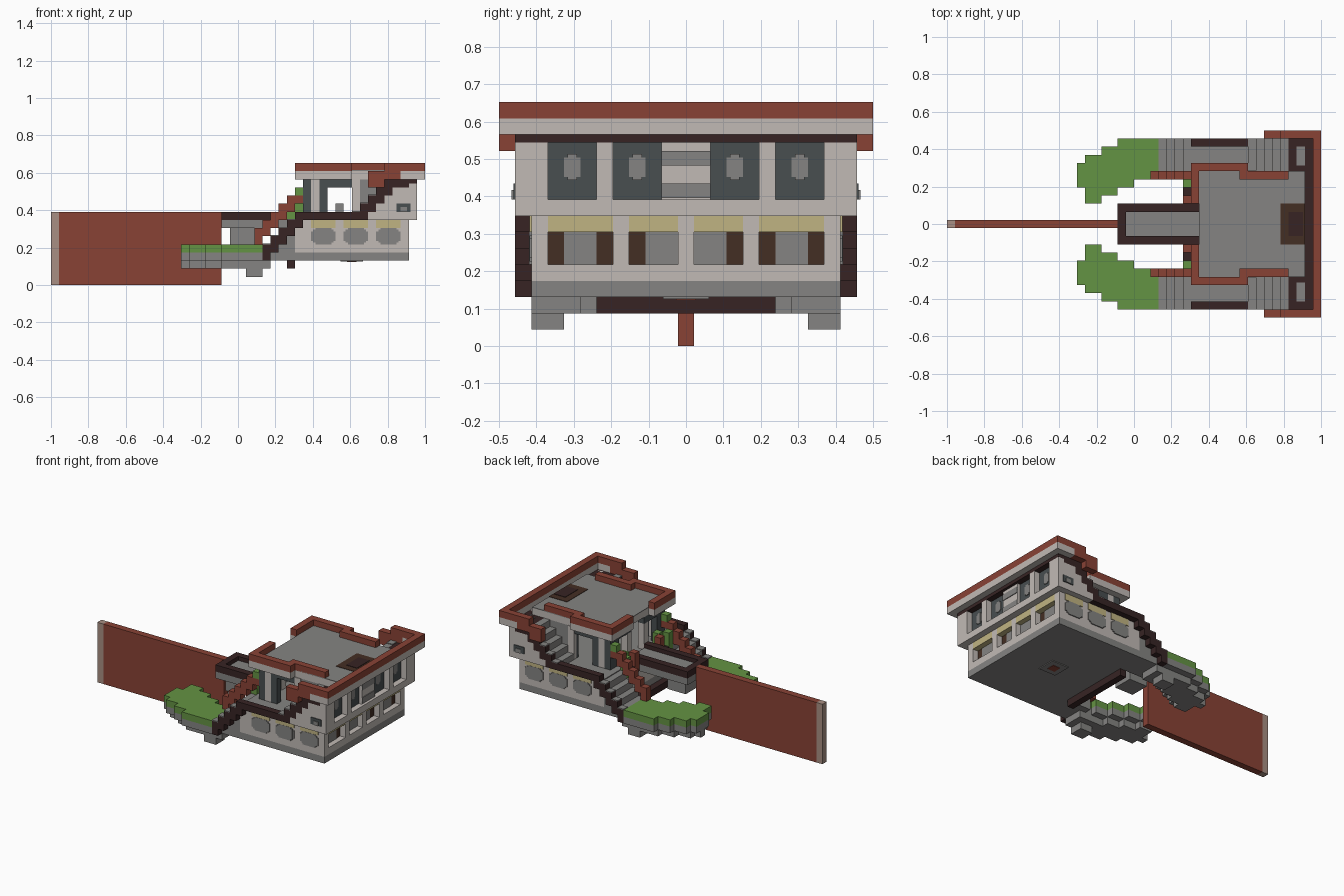
import bpy, bmesh
from mathutils import Vector

old = bpy.data.objects.get("Cube")
if old:
    bpy.data.objects.remove(old, do_unlink=True)

UNIT = 2 / 46      # one building block
THIN = 0.12        # thickness of painted plates, in blocks


def material(name, *rgb):
    def linear(c):
        c /= 255
        return c / 12.92 if c < 0.04 else ((c + 0.055) / 1.055) ** 2.4
    colour = [linear(c) for c in rgb] + [1]
    mat = bpy.data.materials.new(name)
    mat.use_nodes = True
    mat.diffuse_color = colour
    mat.node_tree.nodes["Principled BSDF"].inputs["Base Color"].default_value = colour
    return mat


red = material("brick red", 137, 66, 53)
grey = material("stone grey", 133, 132, 130)
beige = material("pale plaster", 193, 186, 181)
slate = material("slate", 72, 78, 80)
dark = material("dark wood", 55, 36, 36)
brown = material("brown wood", 68, 46, 35)
yellow = material("straw yellow", 192, 180, 130)
green = material("leaf green", 100, 147, 67)
pink = material("dusty pink", 168, 143, 131)


def blocks(name, mat, boxes, mirror=False):
    """One object made of boxes (x0, x1, y0, y1, z0, z1) in block units."""
    bm = bmesh.new()
    for x0, x1, y0, y1, z0, z1 in boxes:
        for side in ((1, -1) if mirror else (1,)):
            lo, hi = Vector((x0, y0, z0)), Vector((x1, y1, z1))
            made = bmesh.ops.create_cube(bm, size=1)["verts"]
            for v in made:
                p = (lo + hi) / 2 + v.co * (hi - lo)
                v.co = ((p.x - 23) * UNIT, p.y * side * UNIT, p.z * UNIT)
    bmesh.ops.recalc_face_normals(bm, faces=bm.faces)
    mesh = bpy.data.meshes.new(name)
    bm.to_mesh(mesh)
    bm.free()
    mesh.materials.append(mat)
    obj = bpy.data.objects.new(name, mesh)
    bpy.context.collection.objects.link(obj)
    return obj


def centred(name, mat, x0, x1, half, z0, z1):
    return blocks(name, mat, [(x0, x1, -half, half, z0, z1)])


# Long red blade with its pale tip
centred("blade", red, 1, 21, 0.5, 0, 9)
centred("blade_tip", pink, 0, 1, 0.5, 0, 9)

# Lower storey: foundation, core and arms under the stairs
centred("foundation", grey, 30, 44, 9.5, 3, 4)
centred("lower_core", beige, 30, 43, 9.5, 4, 8)
centred("front_beam", dark, 29, 30, 5.5, 2, 3)
centred("base_hatch", grey, 35.6, 38.4, 1.4, 3 - THIN, 3)
centred("base_hatch_core", red, 36.4, 37.6, 0.6, 3 - 1.5 * THIN, 3)

# Lower right wall with recessed windows
lower_windows = [(0.5, 3.5), (4.5, 8.5)]
blocks("lower_wall_posts", beige,
       [(43, 44, a, b, 4, 8) for a, b in [(0, 0.5), (3.5, 4.5), (8.5, 9.5)]], True)
blocks("lower_wall_sills", beige,
       [(43, 44, a, b, 4, 5) for a, b in lower_windows], True)
blocks("lower_wall_lintels", yellow,
       [(43, 44, a, b, 7, 8) for a, b in lower_windows], True)
blocks("lower_window_backs", brown,
       [(43, 43 + THIN, a, b, 5, 7) for a, b in lower_windows], True)
blocks("lower_window_panes", grey,
       [(43, 43.2, a, b, 5, 7) for a, b in [(0.5, 2.5), (5.5, 7.5)]], True)

# Side windows: clipped-corner panes under yellow lintels
side_x = [32, 36, 40]
blocks("side_lintels", yellow,
       [(x, x + 3, 9.5, 9.5 + THIN, 7, 8) for x in side_x], True)
blocks("side_panes", grey,
       [(x + d, x + 3 - d, 9.5, 9.5 + THIN + d / 20, 5 + e, 7 - e)
        for x in side_x + [28.5] for d, e in [(0, 0.4), (0.25, 0.2), (0.5, 0)]
        if x > 30], True)

# Lower stairs with dark stringers and red inner rail
blocks("lower_stairs", grey,
       [(26 + i, 27 + i, 5.5, 9.5, 3, 5 + i) for i in range(4)], True)
blocks("lower_stringers", dark,
       [(26 + i, 27 + i, 9.5, 10.5, 3 + i, 5 + i) for i in range(4)], True)
blocks("lower_stair_caps", grey,
       [(26 + i, 27 + i, 9.5, 10.5, 5 + i, 5 + i + THIN) for i in range(4)], True)
blocks("lower_stair_rail", red,
       [(25 + i, 26 + i, 5.5, 6.5, 5 + i, min(7 + i, 11)) for i in range(6)], True)

# Landing and its rail
blocks("landing_floor", grey, [(30, 42, 0, 9.5, 8, 8 + THIN)], True)
blocks("landing_rail", dark, [(30, 37, 9.5, 10.5, 8, 9)], True)
blocks("landing_rail_foot", dark, [(30, 31, 9.5, 10.5, 7, 8)], True)

# Upper stairs to the terraces
blocks("upper_stairs", grey,
       [(37 + i, 38 + i, 6.5, 9.5, 8, 9 + i) for i in range(5)], True)
blocks("upper_stringers", dark,
       [(37 + i, 38 + i, 9.5, 10.5, 7 + i if i else 8, 9 + i) for i in range(5)], True)
blocks("upper_stair_caps", grey,
       [(37 + i, 38 + i, 9.5, 10.5, 9 + i, 9 + i + THIN) for i in range(5)], True)
blocks("upper_side_walls", beige,
       [(37 + i, 38 + i, 9.5, 10.5, 8, 7 + i) for i in range(2, 5)], True)

# Upper storey at the right end, with recessed windows
centred("upper_core", beige, 42, 44, 10.5, 8, 12)
centred("upper_core_top", dark, 42, 45, 10.5, 12.5, 13)
blocks("upper_core_edges", dark, [(42, 44, 5, 10.5, 12, 12.5)], True)
upper_windows = [(1.5, 4.5), (5.5, 8.5)]
blocks("upper_wall_posts", beige,
       [(44, 45, a, b, 9, 13) for a, b in [(4.5, 5.5), (8.5, 10.5)]], True)
centred("upper_wall_sill", beige, 44, 45, 10.5, 8, 9)
blocks("upper_window_backs", slate,
       [(44, 44 + THIN, a, b, 9, 13) for a, b in upper_windows], True)
blocks("window_lanterns", grey,
       [(44, 44.2 + d / 9, c - 0.5 + d, c + 0.5 - d, 10.4 - d, 11.6 + d)
        for c in (3, 7) for d in (0, 0.2)], True)
centred("middle_panel", beige, 44, 44.6, 1.5, 9, 13)
blocks("middle_bands", grey,
       [(44.5, 44.7, -1.5, 1.5, z, z + 0.9) for z in (9.1, 11.1)])
blocks("end_windows", slate, [(42.5, 44.2, 10.5, 10.5 + THIN, 9, 10)], True)
blocks("end_window_panes", grey, [(43, 43.8, 10.5, 10.6 + THIN, 9, 9.6)], True)
blocks("terrace_wells", grey, [(43, 44, 7.2, 9.5, 13, 13 + THIN)], True)

# Outer eaves and stepped red rim
centred("eave", beige, 45, 46, 11.5, 13, 14)
centred("rim", red, 45, 46, 11.5, 14, 15)
blocks("side_eaves", beige, [(43, 45, 10.5, 11.5, 13, 14)], True)
blocks("side_rims", red, [(43, 45, 10.5, 11.5, 14, 15),
                          (41, 43, 10.5, 11.5, 13, 15),
                          (39, 41, 10.5, 11.5, 12, 14)], True)

# Open upper room with doorways on both sides
blocks("room_walls", slate, [(31, 32, 4.5, 6.5, 8, 13),
                             (33, 34, 5.5, 6.5, 8, 13),
                             (34, 37, 5.5, 6.5, 12, 13),
                             (37, 38, 5.5, 6, 8, 13),
                             (31, 32, 1.5, 4.5, 12, 13)], True)
blocks("room_pillars", beige, [(32, 33, 5.5, 6.5, 8, 13),
                               (37, 38, 6, 6.6, 8, 13),
                               (31, 32, 1.5, 2.5, 8, 12)], True)
blocks("room_rear_walls", grey, [(38, 42, 5.5, 6.5, 8, 13)], True)
centred("room_table", grey, 35, 36, 1, 8, 10)

# Roof with parapet and hatch
centred("roof_slab", beige, 31, 44, 6.5, 13, 14)
centred("roof_floor", grey, 31, 44, 6.5, 14, 14 + THIN)
blocks("roof_eaves", beige, [(30, 37, 6.5, 7.5, 13, 14),
                             (30, 31, 2.5, 6.5, 13, 14)], True)
blocks("roof_parapet", red, [(30, 37, 6.5, 7.5, 14, 15),
                             (30, 31, 2.5, 6.5, 14, 15),
                             (36, 42, 5.5, 6.5, 14, 15)], True)
centred("roof_hatch", brown, 41, 44, 2.5, 14, 14 + 1.5 * THIN)
centred("roof_hatch_well", dark, 42, 43.8, 1.5, 14, 14 + 2 * THIN)

# Prow deck on a stone pillar
centred("deck_base", grey, 21, 31, 2.5, 7, 8)
centred("deck_floor", grey, 22, 31, 1.5, 8, 8.4)
blocks("deck_rim", dark, [(21, 31, 1.5, 2.5, 8, 9)], True)
centred("deck_rim_end", dark, 21, 22, 1.5, 8, 9)
centred("deck_pillar", grey, 22, 25, 1.5, 5, 7)

# Posts and climbing plants beside the deck
blocks("deck_posts", red, [(29, 30, 2.5, 3.5, 7, 10)], True)
blocks("deck_sill", dark, [(29, 30, 3.5, 4.5, 7, 8)], True)
blocks("plants", green, [(29, 30, 4.5, 5.5, 7, 10),
                         (30, 31, 5.5, 6.5, 11, 12),
                         (30, 31, 3.5, 4.5, 8, 10)], True)

# Grassy islands: rows of (x0, x1, inner y, outer y), with stepped rock beneath
rows = [(16, 17, 4.5, 7.5), (17, 19, 2.5, 8.5), (19, 21, 3.5, 9.5),
        (21, 23, 4.5, 10.5), (23, 25, 5.5, 10.5), (25, 26, 6.5, 10.5)]
blocks("island_grass", green, [r + (4, 5) for r in rows], True)
blocks("island_rock", grey, [r + (3, 4) for r in rows], True)
blocks("island_rock_low", grey,
       [(a, b, c + 1, d - 1, 2, 3) for a, b, c, d in rows], True)
blocks("island_foot", grey, [(24, 26, 7.5, 9.5, 1, 2),
                             (25, 27, 6.5, 9.5, 2, 3)], True)
